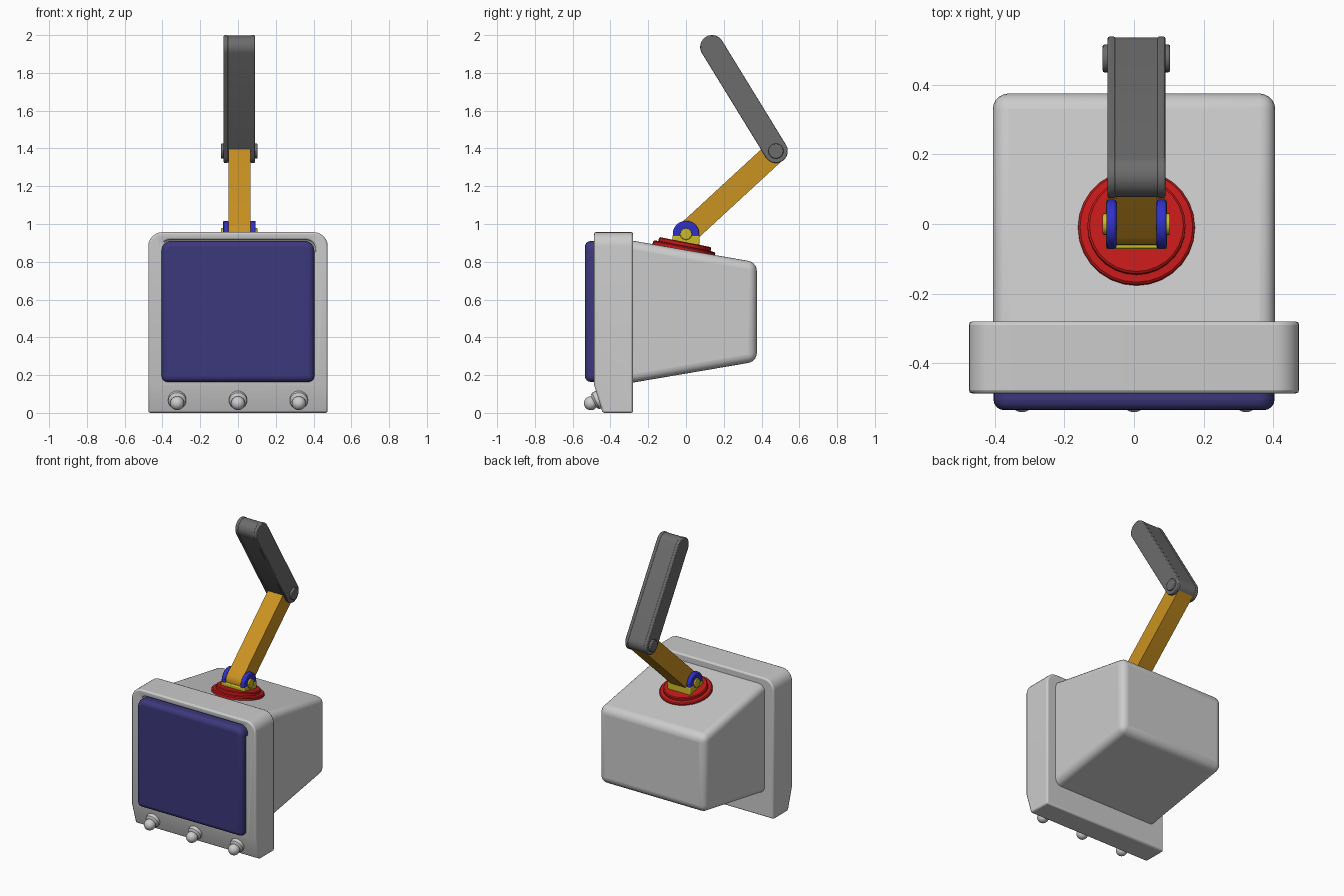
import bpy, bmesh
from math import sin, cos, pi, radians, atan2
from mathutils import Vector

if "Cube" in bpy.data.objects:
    bpy.data.objects.remove(bpy.data.objects["Cube"])


def material(name, rgb):
    m = bpy.data.materials.new(name)
    m.diffuse_color = (*rgb, 1)
    m.use_nodes = True
    m.node_tree.nodes["Principled BSDF"].inputs["Base Color"].default_value = m.diffuse_color
    return m


NAVY = material("navy", (0.045, 0.04, 0.2))
RED = material("red", (0.55, 0.01, 0.01))
BLUE = material("blue", (0.03, 0.03, 0.6))
YELLOW = material("yellow", (0.6, 0.5, 0.02))
ORANGE = material("orange", (0.6, 0.29, 0.015))
DARK = material("dark_grey", (0.15, 0.15, 0.15))


def finish(name, bm, mat=None, bevel=0, segs=3, smooth=35):
    bmesh.ops.recalc_face_normals(bm, faces=bm.faces)
    mesh = bpy.data.meshes.new(name)
    bm.to_mesh(mesh)
    bm.free()
    ob = bpy.data.objects.new(name, mesh)
    bpy.context.collection.objects.link(ob)
    if mat:
        mesh.materials.append(mat)
    if bevel:
        b = ob.modifiers.new("bevel", 'BEVEL')
        b.width, b.segments, b.limit_method = bevel, segs, 'ANGLE'
        b.angle_limit = radians(35)
    bpy.ops.object.select_all(action='DESELECT')
    ob.select_set(True)
    bpy.context.view_layer.objects.active = ob
    bpy.ops.object.shade_smooth_by_angle(angle=radians(smooth))
    return ob


def prism(outline, axis, a, b):
    """Outline in YZ (axis x) or XZ (axis y), extruded from a to b."""
    bm = bmesh.new()
    put = (lambda p, t: (t, p[0], p[1])) if axis == 'x' else (lambda p, t: (p[0], t, p[1]))
    f = bm.faces.new([bm.verts.new(put(p, a)) for p in outline])
    ext = bmesh.ops.extrude_face_region(bm, geom=[f])["geom"]
    move = Vector(put((0, 0), b - a))
    bmesh.ops.translate(bm, vec=move, verts=[v for v in ext if isinstance(v, bmesh.types.BMVert)])
    return bm


def arch(x, z0, z1, r, n=6):
    """Rectangle with rounded top corners."""
    pts = [(-x, z0), (x, z0)]
    for cx, start in ((x - r, 0), (r - x, pi / 2)):
        for i in range(n + 1):
            a = start + pi / 2 * i / n
            pts.append((cx + r * cos(a), z1 - r + r * sin(a)))
    return pts


def capsule(p, q, r, n=14):
    """Bar outline with round ends between two YZ points."""
    ang = atan2(q[1] - p[1], q[0] - p[0])
    return [(c[0] + r * cos(ang + s + pi * i / n), c[1] + r * sin(ang + s + pi * i / n))
            for c, s in ((q, -pi / 2), (p, pi / 2)) for i in range(n + 1)]


def circle(c, r, n=24):
    return [(c[0] + r * cos(2 * pi * i / n), c[1] + r * sin(2 * pi * i / n)) for i in range(n)]


def lathe(name, profile, n, loc, tilt, mat=None):
    bm = bmesh.new()
    vs = [bm.verts.new((r, 0, z)) for r, z in profile]
    es = [bm.edges.new(e) for e in zip(vs, vs[1:])]
    bmesh.ops.spin(bm, geom=vs + es, axis=(0, 0, 1), cent=(0, 0, 0), angle=2 * pi, steps=n)
    bmesh.ops.remove_doubles(bm, verts=bm.verts, dist=1e-4)
    ob = finish(name, bm, mat)
    ob.location, ob.rotation_euler.x = loc, tilt
    return ob


# Screen opening cutter
cutter = finish("opening_cutter", prism(arch(0.41, 0.157, 0.917, 0.05), 'y', -0.6, -0.43))
cutter.hide_render = True
cutter.hide_viewport = True

# Front bezel with sloped control strip along the bottom
bm = prism(arch(0.475, 0, 0.957, 0.075), 'y', -0.487, -0.28)
cut = bmesh.ops.bisect_plane(bm, geom=bm.verts[:] + bm.edges[:] + bm.faces[:],
                             plane_co=(0, -0.487, 0.15), plane_no=(0, -0.95, -0.29),
                             clear_outer=True)
bmesh.ops.remove_doubles(bm, verts=bm.verts, dist=1e-5)
bmesh.ops.holes_fill(bm, edges=[e for e in bm.edges if e.is_boundary])
bezel = finish("bezel", bm)
mod = bezel.modifiers.new("opening", 'BOOLEAN')
mod.object, mod.operation, mod.solver = cutter, 'DIFFERENCE', 'EXACT'
b = bezel.modifiers.new("bevel", 'BEVEL')
b.width, b.segments, b.limit_method, b.angle_limit = 0.01, 2, 'ANGLE', radians(40)

# Screen
finish("screen", prism(arch(0.404, 0.164, 0.91, 0.05), 'y', -0.535, -0.42), NAVY, 0.03, 4)

# Tapered rear housing
finish("rear_housing", prism([(-0.33, 0.92), (-0.33, 0.152), (0.375, 0.272), (0.375, 0.797)],
                             'x', -0.406, 0.406), None, 0.045, 5)

# Three control knobs
ball = [(0.037 * cos(a), 0.045 + 0.037 * sin(a)) for a in (-0.5 + i * (pi / 2 + 0.5) / 8 for i in range(9))]
for x in (-0.322, 0, 0.322):
    lathe("knob", [(0, -0.025), (0.048, -0.025), (0.048, 0.016), (0.04, 0.024)] + ball, 20,
          (x, -0.463, 0.07), radians(115))

# Stepped mounting disc
CX = 0.007
lathe("mount_disc", [(0, -0.02), (0.168, -0.02), (0.168, 0.014), (0.162, 0.02), (0.141, 0.022),
                     (0.141, 0.038), (0.135, 0.043), (0, 0.043)], 28,
      (CX, -0.012, 0.862), radians(-11), RED)

# Pivot bracket: blue cheeks, yellow foot and pin
base, elbow, tip = (0, 0.947), (0.476, 1.386), (0.138, 1.937)
for s in (-1, 1):
    a, c = sorted((CX + s * 0.058, CX + s * 0.086))
    finish("bracket_cheek", prism(capsule((0, 0.93), base, 0.07), 'x', a, c), BLUE, 0.006, 2)
finish("bracket_foot", prism([(-0.073, 0.875), (0.073, 0.86), (0.072, 0.94), (-0.072, 0.94)],
                             'x', CX - 0.088, CX + 0.088), YELLOW, 0.006, 2)
finish("bracket_pin", prism(circle(base, 0.031), 'x', CX - 0.097, CX + 0.097), YELLOW, 0.004, 2)

# Lower arm
finish("lower_arm", prism(capsule(base, elbow, 0.06), 'x', CX - 0.058, CX + 0.058), ORANGE)

# Upper arm: side plates, slightly recessed core and elbow pin
for s in (-1, 1):
    a, c = sorted((CX + s * 0.06, CX + s * 0.083))
    finish("upper_arm_plate", prism(capsule(elbow, tip, 0.063), 'x', a, c), DARK, 0.005, 2)
finish("upper_arm_core", prism(capsule(elbow, tip, 0.0605), 'x', CX - 0.062, CX + 0.062), DARK)
finish("elbow_pin", prism(circle(elbow, 0.04), 'x', CX - 0.097, CX + 0.097), DARK, 0.005, 2)
